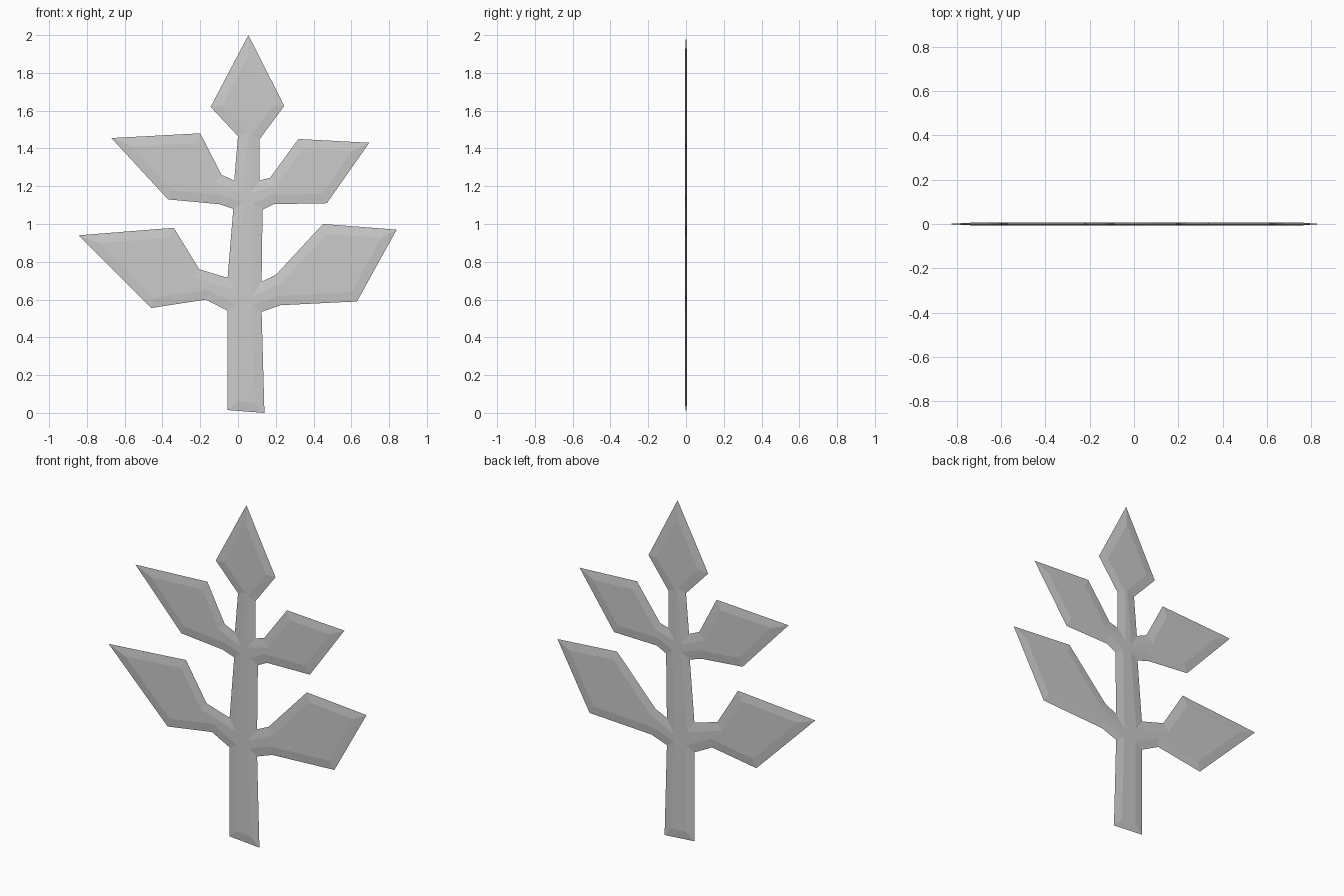
import bpy, bmesh

if "Cube" in bpy.data.objects:
    bpy.data.objects.remove(bpy.data.objects["Cube"])

DEPTH = 0.006    # half thickness
BEVEL = 0.05     # width of the sloped border

# Silhouette (x, z), counter-clockwise seen from the front
stem_foot = [(-.055, .015), (.14, 0)]
right_low_leaf = [(.125, .535), (.225, .57), (.63, .59), (.84, .97), (.45, 1.0), (.2, .73), (.125, .695)]
right_high_leaf = [(.13, 1.075), (.19, 1.105), (.47, 1.11), (.695, 1.43), (.32, 1.45), (.17, 1.245), (.115, 1.23)]
top_leaf = [(.115, 1.45), (.245, 1.625), (.055, 2.0), (-.145, 1.62), (0, 1.465)]
left_high_leaf = [(-.02, 1.23), (-.087, 1.26), (-.2, 1.48), (-.67, 1.455), (-.37, 1.13), (-.1, 1.105), (-.025, 1.08)]
left_low_leaf = [(-.055, .715), (-.205, .76), (-.34, .98), (-.845, .94), (-.46, .555), (-.17, .6), (-.055, .54)]
outline = stem_foot + right_low_leaf + right_high_leaf + top_leaf + left_high_leaf + left_low_leaf

bm = bmesh.new()


def add_side(sign):
    """One bevelled sheet: rim on y = 0, inset panel pushed out."""
    verts = [bm.verts.new((x, 0, z)) for x, z in outline]
    face = bm.faces.new(verts if sign < 0 else verts[::-1])
    face.normal_update()
    bmesh.ops.inset_region(bm, faces=[face], thickness=BEVEL, use_boundary=True, use_even_offset=True)
    for v in face.verts:
        v.co.y = sign * DEPTH


# Front and back joined along the rim
add_side(-1)
add_side(1)
bmesh.ops.remove_doubles(bm, verts=bm.verts, dist=0.0001)
bmesh.ops.triangulate(bm, faces=[f for f in bm.faces if len(f.verts) > 4])
bmesh.ops.recalc_face_normals(bm, faces=bm.faces)

mesh = bpy.data.meshes.new("leafy_sprig")
bm.to_mesh(mesh)
bm.free()
bpy.context.collection.objects.link(bpy.data.objects.new("leafy_sprig", mesh))
